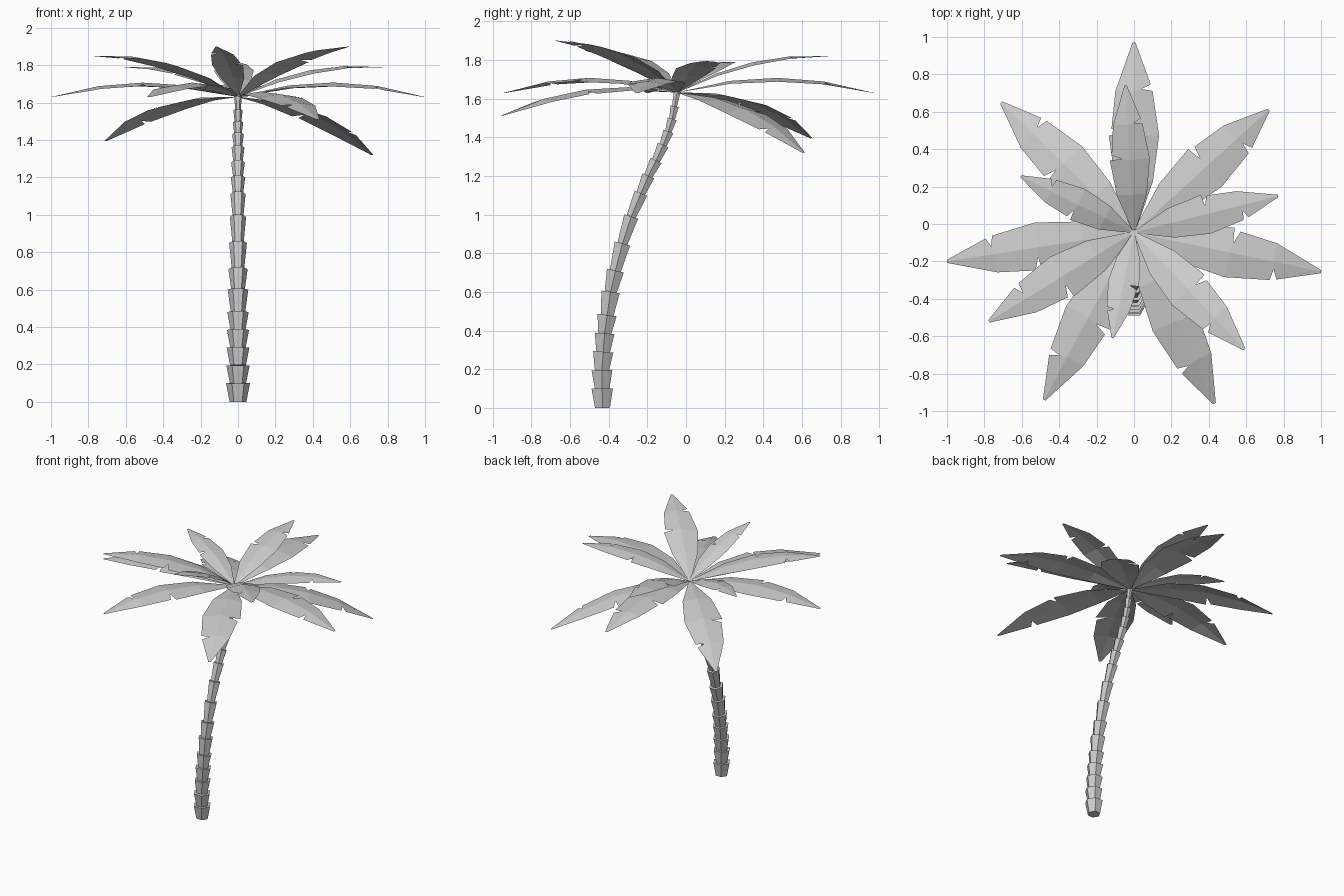
import bpy, bmesh, math
from mathutils import Vector

if "Cube" in bpy.data.objects:
    bpy.data.objects.remove(bpy.data.objects["Cube"])


def finish(name, bm):
    mesh = bpy.data.meshes.new(name)
    bm.to_mesh(mesh)
    bm.free()
    obj = bpy.data.objects.new(name, mesh)
    bpy.context.collection.objects.link(obj)
    return obj


def lerp_table(table, x):
    for (x0, v0), (x1, v1) in zip(table, table[1:]):
        if x <= x1:
            return v0 + (v1 - v0) * (x - x0) / (x1 - x0)
    return table[-1][1]


# Trunk: stacked six-sided cups along a leaning path
PATH = [(0, -.432), (.2, -.435), (.4, -.42), (.6, -.39), (.8, -.345), (1, -.28),
        (1.2, -.195), (1.3, -.145), (1.4, -.1), (1.5, -.07), (1.64, -.045)]
RIMS = [(0, .066), (.1, .064), (.6, .055), (1, .043), (1.35, .035), (1.64, .021)]
LEVELS = [0, .1, .195, .29, .385, .48, .6, .71, .85, .99, 1.11, 1.2,
          1.28, 1.36, 1.43, 1.495, 1.56, 1.64]

bm = bmesh.new()
for z0, z1 in zip(LEVELS, LEVELS[1:]):
    a = Vector((0, lerp_table(PATH, z0), z0))
    b = Vector((0, lerp_table(PATH, z1), z1))
    axis = (b - a).normalized()
    side = Vector((1, 0, 0))
    depth = axis.cross(side)
    rim = lerp_table(RIMS, z1)
    rings = []
    for centre, r in ((a, rim * .7), (b, rim)):
        ring = []
        for k in range(6):
            t = k * math.pi / 3
            p = centre + side * r * math.cos(t) + depth * r * math.sin(t)
            p.z = max(p.z, 0)
            ring.append(bm.verts.new(p))
        rings.append(ring)
    low, top = rings
    for k in range(6):
        n = (k + 1) % 6
        bm.faces.new((low[k], low[n], top[n], top[k]))
    bm.faces.new(low[::-1])
    bm.faces.new(top)
finish("trunk", bm)

# Frond: arched, slightly folded leaf with one notch in each half
CROWN = Vector((0, -.045, 1.632))
STATIONS = [0, .27, .51, .745, 1]
WIDTHS = [.006, .1, .132, .098, .008]
NOTCH = {1: 2, -1: 3}


def make_frond(name, tip):
    axis = Vector(tip) - CROWN
    length = axis.length
    axis.normalize()
    left = Vector((0, 0, 1)).cross(axis).normalized()
    up = axis.cross(left)

    def point(t, w):
        height = .3 * t * (1 - t) - .15 * abs(w)
        return CROWN + (axis * t + left * w + up * height) * length

    bm = bmesh.new()
    mid = [bm.verts.new(point(t, 0)) for t in STATIONS]
    for s in (1, -1):
        edge = [bm.verts.new(point(t, s * w)) for t, w in zip(STATIONS, WIDTHS)]
        n = NOTCH[s]
        apex = bm.verts.new(point(STATIONS[n] + .01, s * WIDTHS[n] * .4))
        resume = bm.verts.new(point(STATIONS[n] + .035, s * WIDTHS[n] * .9))
        for i in range(4):
            loop = [mid[i], mid[i + 1]]
            if i + 1 == n:
                loop.append(apex)
            loop.append(edge[i + 1])
            loop += [resume, apex] if i == n else [edge[i]]
            bm.faces.new(loop if s > 0 else loop[::-1])
    return finish(name, bm)


# Lower crown of long fronds
LOWER = [(0, .97, 1.63), (.72, .61, 1.32), (-.71, .65, 1.395), (-1, -.2, 1.63),
         (1, -.255, 1.63), (-.48, -.94, 1.63), (.43, -.96, 1.51)]
# Upper crown of shorter, raised fronds
UPPER = [(-.045, .74, 1.82), (.77, .15, 1.79), (-.605, .255, 1.79),
         (-.775, -.52, 1.85), (.59, -.67, 1.9), (-.115, -.61, 1.9)]
for i, tip in enumerate(LOWER):
    make_frond(f"lower_frond_{i + 1}", tip)
for i, tip in enumerate(UPPER):
    make_frond(f"upper_frond_{i + 1}", tip)
